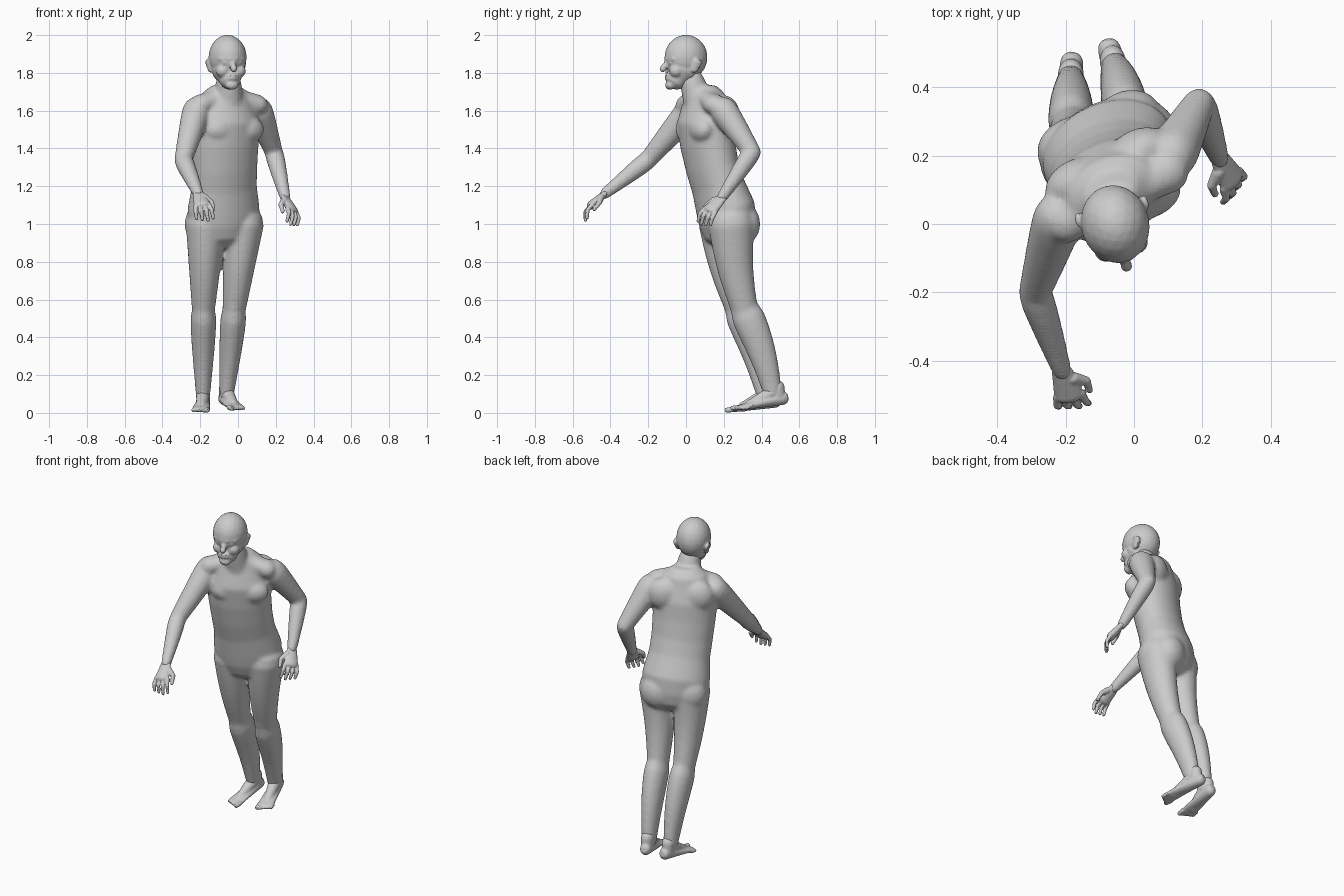
import bpy, bmesh, math
from mathutils import Vector, Matrix

cube = bpy.data.objects.get("Cube")
if cube:
    bpy.data.objects.remove(cube)

SIDEWAYS, DEEP, UP = Vector((1, 0, 0)), Vector((0, 1, 0)), Vector((0, 0, 1))
GREY = (.6, .6, .6, 1)
skin = bpy.data.materials.new("grey skin")
skin.use_nodes = True
skin.diffuse_color = GREY
skin.node_tree.nodes["Principled BSDF"].inputs["Base Color"].default_value = GREY


def tube(bm, rows, side, sides=24):
    """Loft of ellipses (centre, half width, half depth) with rounded ends."""
    centres = [row[0] for row in rows]
    last = len(rows) - 1
    rings = []
    for i, (centre, width, depth) in enumerate(rows):
        along = (centres[min(i + 1, last)] - centres[max(i - 1, 0)]).normalized()
        angles = {0: (-60, -30, 0), last: (0, 30, 60)}.get(i, (0,))
        for angle in map(math.radians, angles):
            shift, scale = math.sin(angle) * min(width, depth), math.cos(angle)
            rings.append((centre + along * shift, along, width * scale, depth * scale))
    loops = []
    for centre, along, width, depth in rings:
        across = (side - along * side.dot(along)).normalized()
        front = along.cross(across)
        turns = [k * math.tau / sides for k in range(sides)]
        loops.append([bm.verts.new(centre + across * width * math.cos(turn) + front * depth * math.sin(turn))
                      for turn in turns])
    for low, high in zip(loops, loops[1:]):
        for k in range(sides):
            after = (k + 1) % sides
            bm.faces.new((low[k], low[after], high[after], high[k]))
    bm.faces.new(loops[0][::-1])
    bm.faces.new(loops[-1])


def bone(bm, start, end, thick, thin, depth=1, swell=0, bow=Vector(), side=SIDEWAYS):
    """Tapered limb between two joints; swell is a muscle near the start, bow bends the middle."""
    start, end = Vector(start), Vector(end)
    rows, steps = [], 10
    for step in range(steps + 1):
        t = step / steps
        width = thick + (thin - thick) * t + swell * math.sin(math.pi * math.sqrt(t))
        rows.append((start.lerp(end, t) + bow * math.sin(math.pi * t), width, width * depth))
    tube(bm, rows, side)


def blob(bm, centre, size, yaw=0):
    matrix = Matrix.Translation(centre) @ Matrix.Rotation(yaw, 4, "Z") @ Matrix.Diagonal((*size, 1))
    bmesh.ops.create_icosphere(bm, subdivisions=3, radius=1, matrix=matrix)


def finish(name, bm, voxel, smooth):
    """Fuse the overlapping pieces into one soft surface."""
    mesh = bpy.data.meshes.new(name)
    bm.to_mesh(mesh)
    bm.free()
    mesh.materials.append(skin)
    part = bpy.data.objects.new(name, mesh)
    bpy.context.collection.objects.link(part)
    fuse = part.modifiers.new("fuse", "REMESH")
    fuse.mode = "VOXEL"
    fuse.voxel_size = voxel
    soften = part.modifiers.new("soften", "SMOOTH")
    soften.iterations = smooth
    return part


# Torso, turned towards its left: y, z and half width up the spine
yaw = math.radians(26)
across = Vector((math.cos(yaw), math.sin(yaw), 0))
ahead = across.cross(UP)
body = bmesh.new()
spine = ((.22, 1, .19), (.21, 1.08, .2), (.17, 1.2, .18), (.14, 1.3, .18), (.115, 1.42, .185),
         (.1, 1.54, .19), (.1, 1.64, .15))
tube(body, [(Vector((-.056, y, z)) - SIDEWAYS * y / 10, width, width * .73) for y, z, width in spine], across, 40)

# Neck, sloping shoulder muscles, chest, shoulder blades and seat
neck = Vector((-.05, .08, 1.68))
chest = Vector((-.05, .11, 1.5))
seat = Vector((-.08, .22, 1))
bone(body, neck - UP * .08, (-.05, .03, 1.76), .085, .066)
for way in (-across, across):
    bone(body, neck + way * .03, neck + way * .17 - UP * .05, .05, .065, .85, side=ahead)
    blob(body, chest + way * .08 + ahead * .072, (.09, .06, .07), yaw)
    blob(body, chest + way * .1 - ahead * .06 + UP * .08, (.1, .07, .1), yaw)
    blob(body, seat + way * .09 - ahead * .05, (.105, .085, .11), yaw)

# Arms: shoulder, elbow, wrist
arms = {"right": ((-.22, .02, 1.6), (-.29, -.2, 1.34), (-.21, -.43, 1.16)),
        "left": ((.11, .2, 1.6), (.19, .35, 1.38), (.25, .19, 1.14))}
for shoulder, elbow, wrist in arms.values():
    bone(body, shoulder, elbow, .074, .048, swell=.003)
    bone(body, elbow, wrist, .048, .03, swell=.005)

# Legs: hip, knee, ankle
legs = {"right": ((-.17, .19, 1), (-.183, .28, .55), (-.185, .42, .1)),
        "left": ((.03, .24, 1), (-.02, .31, .55), (-.06, .46, .1))}
for hip, knee, ankle in legs.values():
    bone(body, hip, knee, .107, .062, 1.15, bow=DEEP * -.015)
    bone(body, knee, ankle, .06, .039, 1.28, swell=.012, bow=DEEP * .015)
    blob(body, Vector(knee) + UP * .03 - DEEP * .045, (.04, .04, .06))
finish("body", body, .009, 18)

# Head: skull, jaw, nose, chin and lips, modelled facing ahead and then turned
head = bmesh.new()
blob(head, (0, 0, 1.882), (.1, .115, .12))
bone(head, (0, -.02, 1.81), (0, -.05, 1.77), .088, .06)
bone(head, (0, -.1, 1.86), (0, -.128, 1.82), .012, .018)
blob(head, (0, -.088, 1.735), (.035, .025, .025))
for z in (1.785, 1.769):
    blob(head, (0, -.1, z), (.028, .017, .008))
# Brows, cheeks, eyes and ears
for s in (-1, 1):
    bone(head, (s * .012, -.104, 1.873), (s * .06, -.082, 1.873), .013, .012, side=DEEP)
    blob(head, (s * .045, -.066, 1.81), (.036, .036, .035))
    blob(head, (s * .036, -.093, 1.852), (.017, .012, .008))
    bone(head, (s * .09, .02, 1.81), (s * .1, .04, 1.86), .009, .012, 2)
head = finish("head", head, .007, 5)
head.location.x = -.055
head.rotation_euler.z = math.radians(15)


def hand(name, wrist, knuckles, thumb, palm):
    bm = bmesh.new()
    wrist, knuckles = Vector(wrist), Vector(knuckles)
    out = (knuckles - wrist).normalized()
    thumb = (thumb - out * thumb.dot(out)).normalized()
    palm = (palm - out * palm.dot(out) - thumb * palm.dot(thumb)).normalized()
    bone(bm, wrist, knuckles, .031, .044, .55, side=thumb)
    # Fingers from index to little, spread and curling towards the palm
    for i in range(4):
        length = .048 - .005 * abs(i - 1)
        spread = thumb * (1.5 - i)
        root = knuckles + spread * .024
        middle = root + out * length + spread * .005 + palm * .006
        bone(bm, root, middle, .012, .011, side=thumb)
        bone(bm, middle, middle + (out + palm) * length * .7, .011, .009, side=thumb)
    # Thumb
    root = wrist.lerp(knuckles, .35) + thumb * .025
    middle = root + (thumb + out + palm * .5) * .033
    bone(bm, root, middle, .019, .014, side=palm)
    bone(bm, middle, middle + out * .045 + palm * .01, .013, .01, side=thumb)
    finish(name, bm, .0045, 2)


hand("right_hand", arms["right"][-1], (-.19, -.5, 1.1), SIDEWAYS, DEEP / 2 - UP)
hand("left_hand", arms["left"][-1], (.285, .13, 1.075), UP * .4 - SIDEWAYS - DEEP * 1.4, -SIDEWAYS)


def foot(name, heel, toe, inner):
    bm = bmesh.new()
    heel, toe = Vector(heel), Vector(toe)
    ahead = (toe - heel).normalized()
    across = UP.cross(ahead).normalized()
    # Wedge that widens and flattens towards the toes
    rows = []
    for step in range(8):
        t = .1 + step / 9
        high = .04 - .03 * t
        rows.append((heel.lerp(toe, t) + UP * high, .032 + .02 * t, high))
    tube(bm, rows, across)
    # Ankle and instep
    ankle = heel.lerp(toe, .22) + UP * .1
    bone(bm, ankle, heel.lerp(toe, .2) + UP * .05, .038, .036, 1.2)
    bone(bm, ankle - UP * .02, heel.lerp(toe, .7) + UP * .022, .038, .026, side=across)
    # Toes, big toe on the inner side
    for i in range(5):
        size = .01 if i else .014
        root = heel.lerp(toe, .86 - .025 * i) + across * inner * (.036 - .019 * i) + UP * size
        bone(bm, root, root + ahead * .036, size, size)
    finish(name, bm, .006, 3)


foot("right_foot", (-.18, .5, .03), (-.2, .215, 0), 1)
foot("left_foot", (-.08, .54, .045), (0, .25, .01), -1)
